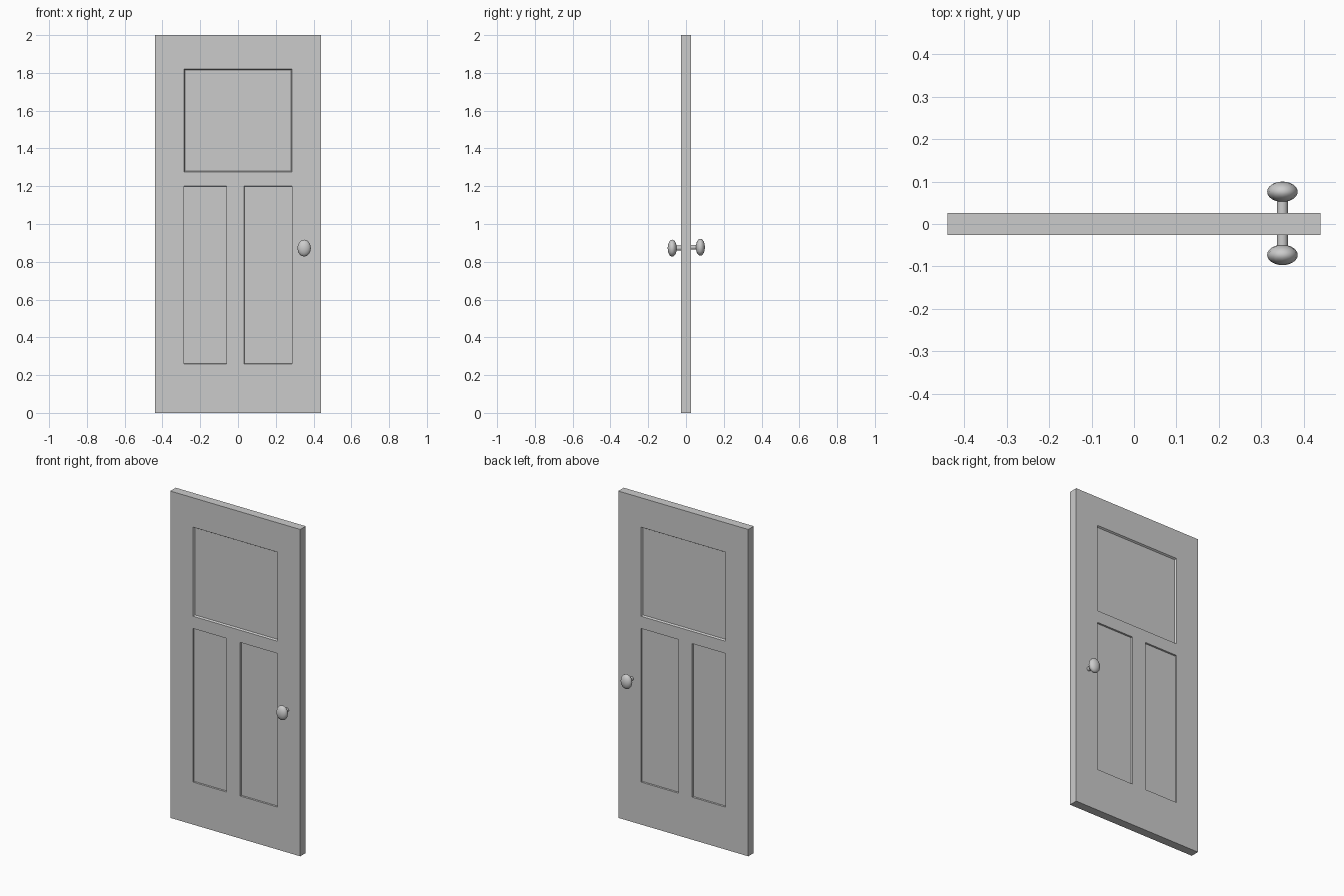
import bpy, bmesh, math
from mathutils import Matrix

if "Cube" in bpy.data.objects:
    bpy.data.objects.remove(bpy.data.objects["Cube"])

HALF_T = 0.0265
XS = [-0.44, -0.286, -0.06, 0.033, 0.286, 0.44]
ZS = [0.0, 0.26, 1.20, 1.275, 1.82, 2.0]


def finish(bm, name):
    me = bpy.data.meshes.new(name)
    bm.to_mesh(me)
    bm.free()
    ob = bpy.data.objects.new(name, me)
    bpy.context.collection.objects.link(ob)
    return ob


# Door leaf: front face as a grid of stiles, rails and panel cells
bm = bmesh.new()
grid = [[bm.verts.new((x, -HALF_T, z)) for z in ZS] for x in XS]
cells = {}
for i in range(5):
    for j in range(5):
        cells[i, j] = bm.faces.new((grid[i][j], grid[i + 1][j],
                                    grid[i + 1][j + 1], grid[i][j + 1]))
bm.normal_update()

# Recessed panels: two tall ones below, one wide one above
panels = [([(1, 1)], 0.001), ([(3, 1)], 0.001),
          ([(1, 3), (2, 3), (3, 3)], 0.006)]
for keys, slope in panels:
    faces = [cells[k] for k in keys]
    bmesh.ops.inset_region(bm, faces=faces, thickness=slope, use_even_offset=True)
    for v in {v for f in faces for v in f.verts}:
        v.co.y += 0.01

# Edge band to the middle plane, then mirror for the back
rim = [e for e in bm.edges if e.is_boundary]
ext = bmesh.ops.extrude_edge_only(bm, edges=rim)
for g in ext["geom"]:
    if isinstance(g, bmesh.types.BMVert):
        g.co.y = 0
bmesh.ops.mirror(bm, geom=bm.verts[:] + bm.edges[:] + bm.faces[:],
                 axis='Y', merge_dist=0.0001)
bmesh.ops.remove_doubles(bm, verts=bm.verts, dist=0.0001)
bmesh.ops.recalc_face_normals(bm, faces=bm.faces)
finish(bm, "door_leaf")


# Knob: stem plus flattened ball, turned about the y axis
def knob(name, side, y, z):
    bm = bmesh.new()
    turn = Matrix.Rotation(math.pi / 2, 4, 'X')
    bmesh.ops.create_uvsphere(
        bm, u_segments=12, v_segments=12, radius=1,
        matrix=Matrix.Translation((0.35, side * y, z))
        @ Matrix.Diagonal((0.036, 0.024, 0.045, 1)) @ turn)
    bmesh.ops.create_cone(
        bm, cap_ends=True, segments=12, radius1=0.013, radius2=0.013, depth=0.04,
        matrix=Matrix.Translation((0.35, side * 0.04, z)) @ turn)
    ob = finish(bm, name)
    bpy.ops.object.select_all(action='DESELECT')
    ob.select_set(True)
    bpy.context.view_layer.objects.active = ob
    bpy.ops.object.shade_smooth_by_angle(angle=math.radians(50))


knob("front_knob", -1, 0.073, 0.872)
knob("back_knob", 1, 0.076, 0.877)
